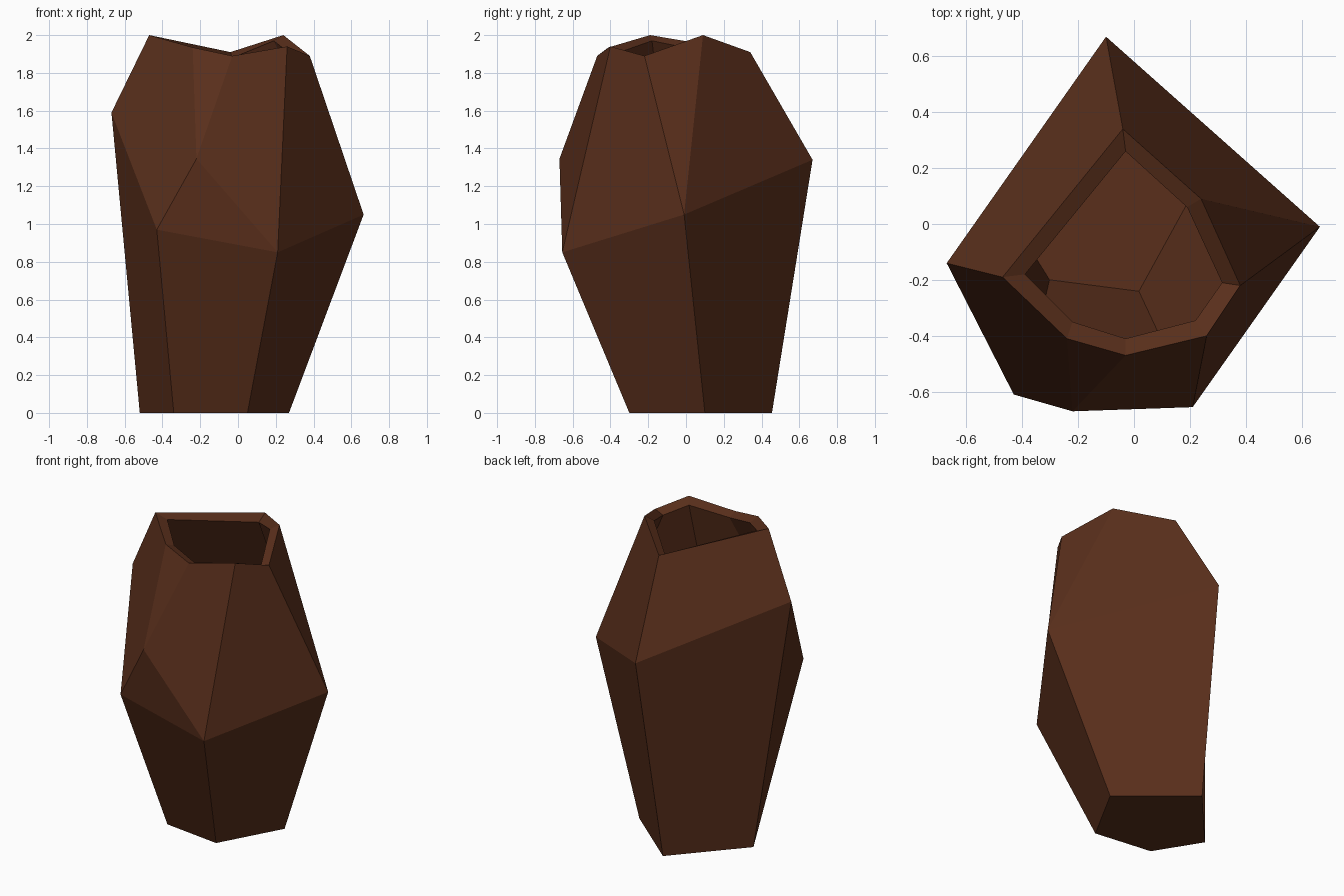
import bpy, bmesh

if "Cube" in bpy.data.objects:
    bpy.data.objects.remove(bpy.data.objects["Cube"])

# Key outlines, counter-clockwise: base, widest corners, uneven rim
base = [(-0.52, 0.04, 0), (-0.34, -0.25, 0), (0.05, -0.30, 0), (0.27, 0.10, 0), (-0.15, 0.455, 0)]
belly = [(-0.67, -0.14, 1.59), (-0.43, -0.61, 0.97), (0.21, -0.655, 0.85),
         (0.665, -0.01, 1.05), (-0.10, 0.67, 1.34)]
spur = (-0.22, -0.67, 1.345)
rim = [(-0.47, -0.19, 2.0), (-0.24, -0.41, 1.935), (-0.03, -0.47, 1.89), (0.26, -0.40, 1.94),
       (0.38, -0.22, 1.89), (0.24, 0.09, 2.0), (-0.04, 0.34, 1.91)]
inner_rim = [(-0.39, -0.18, 1.97), (-0.22, -0.35, 1.91), (-0.03, -0.41, 1.87), (0.22, -0.345, 1.91),
             (0.315, -0.21, 1.87), (0.19, 0.06, 1.97), (-0.03, 0.26, 1.88)]


def inset(p, centre, s, lift=0.0):
    return (centre[0] + (p[0] - centre[0]) * s, centre[1] + (p[1] - centre[1]) * s, p[2] + lift)


def shell(bm, base_pts, belly_pts, spur_pt, rim_pts):
    """Faceted wall and floor; returns the rim vertices."""
    G = [bm.verts.new(p) for p in base_pts]
    B = [bm.verts.new(p) for p in belly_pts]
    R = [bm.verts.new(p) for p in rim_pts]
    D = bm.verts.new(spur_pt)
    bm.faces.new(G)
    for i in range(5):
        j = (i + 1) % 5
        bm.faces.new((G[i], G[j], B[j], B[i]))
    upper = [(B[0], B[1], D, R[1], R[0]), (B[1], B[2], D), (D, R[2], R[1]),
             (D, B[2], R[3], R[2]), (B[2], B[3], R[4], R[3]), (B[3], R[5], R[4]),
             (B[3], B[4], R[6], R[5]), (B[4], B[0], R[0], R[6])]
    for f in upper:
        bm.faces.new(f)
    return R


bm = bmesh.new()

# Outer body
outer = shell(bm, base, belly, spur, rim)

# Hollow inside
mid = (-0.04, -0.10)
inner = shell(bm, [inset(p, (-0.13, 0.03), 0.82, 0.06) for p in base],
              [inset(p, mid, 0.88) for p in belly], inset(spur, mid, 0.88), inner_rim)

# Lip joining the two walls
for i in range(7):
    j = (i + 1) % 7
    bm.faces.new((outer[i], outer[j], inner[j], inner[i]))

bmesh.ops.recalc_face_normals(bm, faces=bm.faces)
mesh = bpy.data.meshes.new("faceted_vase")
bm.to_mesh(mesh)
bm.free()

vase = bpy.data.objects.new("faceted_vase", mesh)
bpy.context.collection.objects.link(vase)

# Dark brown glaze
mat = bpy.data.materials.new("dark_brown")
mat.diffuse_color = (0.1, 0.028, 0.011, 1)
mat.use_nodes = True
mat.node_tree.nodes["Principled BSDF"].inputs["Base Color"].default_value = mat.diffuse_color
mesh.materials.append(mat)
